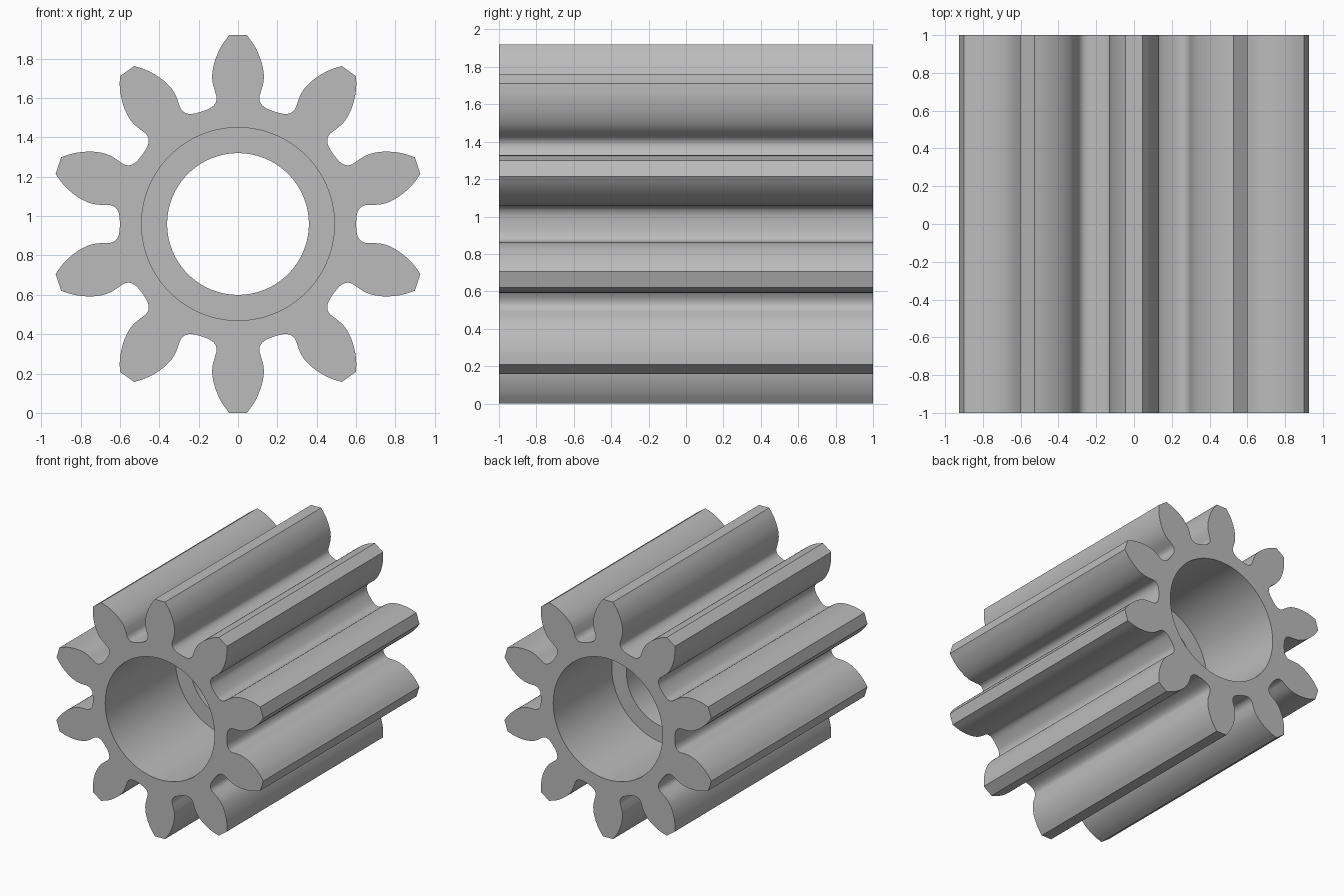
import bpy
import bmesh
import math
from mathutils import Vector

cube = bpy.data.objects.get("Cube")
if cube:
    bpy.data.objects.remove(cube)

TEETH = 10
CENTRE_Z = 0.96
BORE_STEPS = 160

# Half of one tooth: (distance from axis, half width), tip to middle of the valley
FLANK = [(0.96, 0.045), (0.91, 0.081), (0.86, 0.106), (0.81, 0.123), (0.76, 0.131),
         (0.72, 0.129), (0.68, 0.119), (0.645, 0.109), (0.618, 0.113),
         (0.597, 0.13), (0.583, 0.154), (0.571, 0.1855)]

# Bore from front to back: (radius, y), with an inner collar
BORE = [(0.49, -1), (0.49, -0.1), (0.36, -0.1), (0.36, 0.25), (0.49, 0.25), (0.49, 1)]


def smooth_path(points, steps=4):
    """Catmull-Rom curve through the points."""
    pts = [Vector(p) for p in points]
    pts = [2 * pts[0] - pts[1]] + pts + [2 * pts[-1] - pts[-2]]
    out = []
    for a, b, c, d in zip(pts, pts[1:], pts[2:], pts[3:]):
        for i in range(steps):
            t = i / steps
            out.append(0.5 * (2 * b + (c - a) * t + (2 * a - 5 * b + 4 * c - d) * t ** 2
                              + (3 * b - a - 3 * c + d) * t ** 3))
    return out + [pts[-2]]


def gear_outline():
    """Closed outline as (x, z) around the axis."""
    half = smooth_path(FLANK)
    tooth = [(r, -w) for r, w in reversed(half)] + [(r, w) for r, w in half[:-1]]
    outline = []
    for k in range(TEETH):
        a = math.tau * k / TEETH
        outline += [(w * math.cos(a) + r * math.sin(a), r * math.cos(a) - w * math.sin(a))
                    for r, w in tooth]
    return outline


def circle(radius):
    angles = [math.tau * i / BORE_STEPS for i in range(BORE_STEPS)]
    return [(radius * math.sin(a), radius * math.cos(a)) for a in angles]


def add_loop(bm, points, y):
    return [bm.verts.new((x, y, z + CENTRE_Z)) for x, z in points]


def bridge(bm, first, second):
    n = len(first)
    for i in range(n):
        j = (i + 1) % n
        bm.faces.new((first[i], first[j], second[j], second[i]))


def cap(bm, outer, inner):
    edges = []
    for loop in (outer, inner):
        for i, v in enumerate(loop):
            edges.append(bm.edges.get((v, loop[(i + 1) % len(loop)])))
    bmesh.ops.triangle_fill(bm, edges=edges, use_beauty=True)


bm = bmesh.new()

# Toothed outside
outline = gear_outline()
front = add_loop(bm, outline, -1)
back = add_loop(bm, outline, 1)
bridge(bm, front, back)

# Stepped bore
rings = [add_loop(bm, circle(r), y) for r, y in BORE]
for a, b in zip(rings, rings[1:]):
    bridge(bm, a, b)

# End faces
cap(bm, front, rings[0])
cap(bm, back, rings[-1])
bmesh.ops.recalc_face_normals(bm, faces=bm.faces)

mesh = bpy.data.meshes.new("pinion_gear")
bm.to_mesh(mesh)
bm.free()
gear = bpy.data.objects.new("pinion_gear", mesh)
bpy.context.collection.objects.link(gear)

# Plain grey
grey = bpy.data.materials.new("plain_grey")
grey.use_nodes = True
colour = (0.5, 0.5, 0.5, 1)
grey.diffuse_color = colour
grey.node_tree.nodes["Principled BSDF"].inputs["Base Color"].default_value = colour
mesh.materials.append(grey)

bpy.context.view_layer.objects.active = gear
gear.select_set(True)
bpy.ops.object.shade_smooth_by_angle(angle=math.radians(30))
